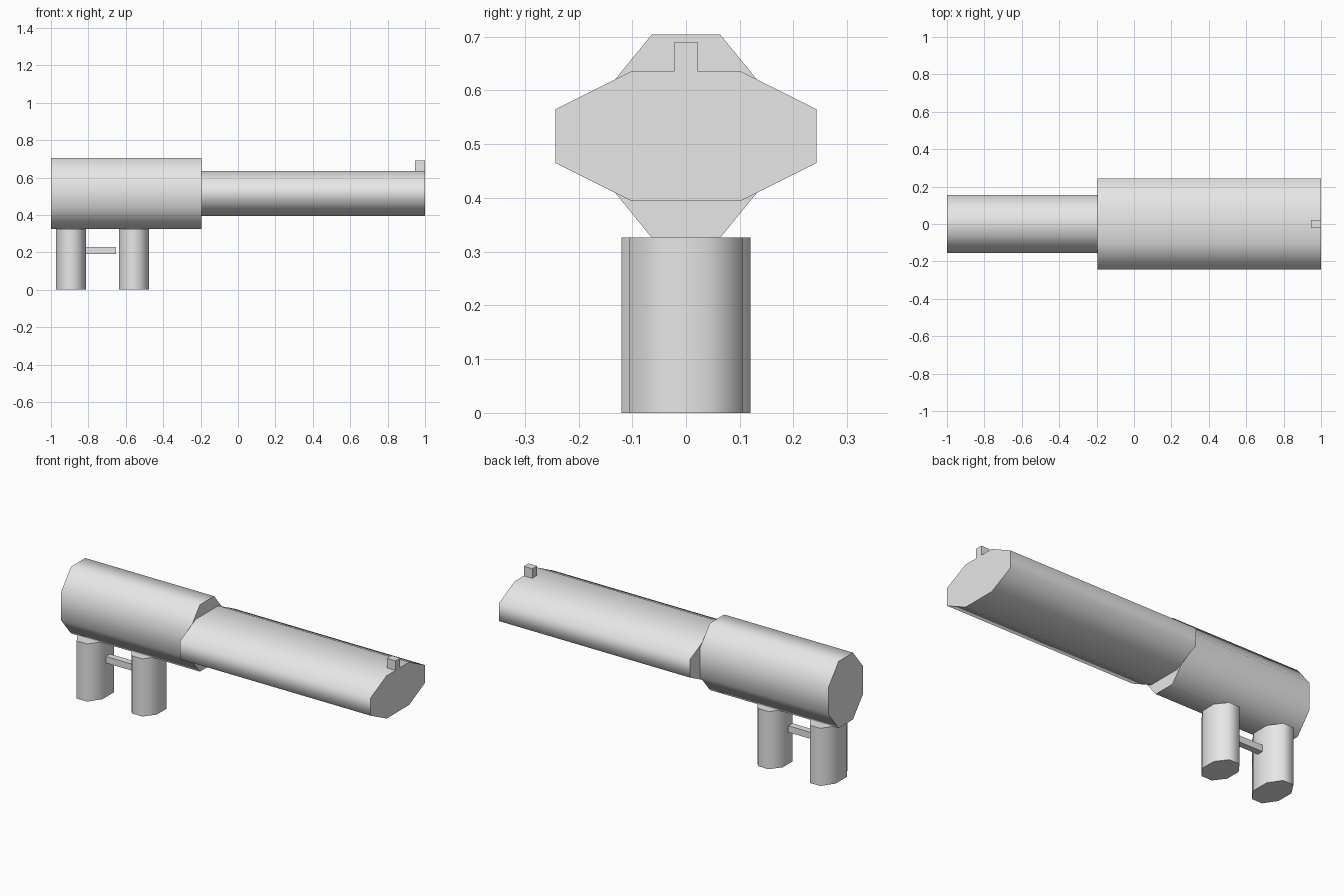
import bpy
import math
from mathutils import Matrix

default_cube = bpy.data.objects.get("Cube")
if default_cube:
    bpy.data.objects.remove(default_cube, do_unlink=True)

# One plain grey for every part
grey = bpy.data.materials.new("plain_grey")
grey.use_nodes = True
colour = (0.8, 0.8, 0.8, 1)
grey.diffuse_color = colour
grey.node_tree.nodes["Principled BSDF"].inputs["Base Color"].default_value = colour

SIDES = 8
FLAT = math.cos(math.pi / SIDES)  # apothem of a unit octagon


def finish(name, matrix):
    obj = bpy.context.object
    obj.name = name
    obj.data.transform(matrix)
    obj.data.materials.append(grey)
    bpy.ops.object.shade_smooth_by_angle(angle=math.radians(70))
    return obj


def bounds_matrix(lo, hi):
    centre = [(a + b) / 2 for a, b in zip(lo, hi)]
    size = [b - a for a, b in zip(lo, hi)]
    return Matrix.Translation(centre) @ Matrix.Diagonal((*size, 1))


def octagon_prism(name, lo, hi, along_x=False):
    """Octagonal prism with flat sides touching the given bounds."""
    bpy.ops.mesh.primitive_cylinder_add(vertices=SIDES, radius=0.5 / FLAT, depth=1)
    turn = Matrix.Rotation(math.pi / SIDES, 4, "Z")
    if along_x:
        turn = Matrix.Rotation(math.pi / 2, 4, "Y") @ turn
    return finish(name, bounds_matrix(lo, hi) @ turn)


def box(name, lo, hi):
    bpy.ops.mesh.primitive_cube_add(size=1)
    return finish(name, bounds_matrix(lo, hi))


# Narrow tall body and wide flat barrel
octagon_prism("rear_body", (-1, -0.154, 0.326), (-0.194, 0.154, 0.704), along_x=True)
octagon_prism("barrel", (-0.194, -0.243, 0.394), (1, 0.243, 0.636), along_x=True)

# Grips below the body
octagon_prism("rear_grip", (-0.972, -0.12, 0), (-0.812, 0.12, 0.326))
octagon_prism("front_grip", (-0.637, -0.106, 0), (-0.477, 0.106, 0.326))

# Trigger and front sight
box("trigger", (-0.83, -0.018, 0.192), (-0.652, 0.018, 0.229))
box("front_sight", (0.947, -0.021, 0.63), (1, 0.021, 0.69))
